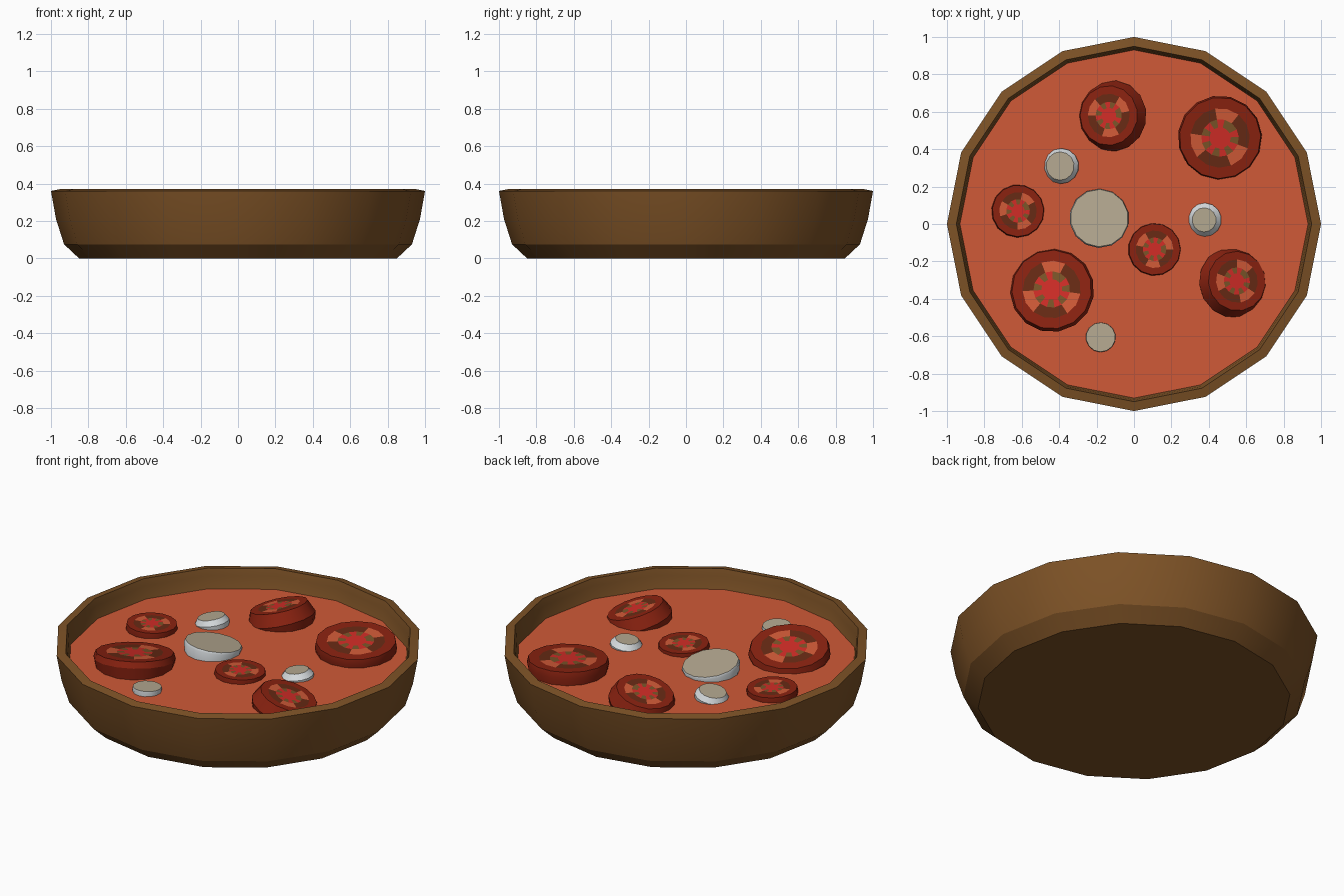
import bpy, bmesh, math
from mathutils import Vector

if "Cube" in bpy.data.objects:
    bpy.data.objects.remove(bpy.data.objects["Cube"])


def material(name, hexcode):
    def lin(c):
        c /= 255
        return c / 12.92 if c < 0.04045 else ((c + 0.055) / 1.055) ** 2.4
    m = bpy.data.materials.new(name)
    m.diffuse_color = (*[lin(int(hexcode[i:i + 2], 16)) for i in (0, 2, 4)], 1)
    m.use_nodes = True
    m.node_tree.nodes["Principled BSDF"].inputs["Base Color"].default_value = m.diffuse_color
    return m


WOOD = material("brown wood", "7D5226")
SOUP = material("orange soup", "D05A37")
SKIN = material("dark red skin", "8A2210")
CORE = material("bright red core", "D02C26")
FLESH = material("red brown flesh", "672A14")
SEED = material("olive seed", "7A5428")
PALE = material("pale grey side", "D6DBDE")
TAN = material("tan cut face", "B4A890")


def lathe(name, profile, sides, mats, rule=None, turn=0.0, smooth=30, cap_end=False):
    """Spin (radius, z) points round z; rule(band, segment) picks the material slot."""
    bm = bmesh.new()
    rings = [[bm.verts.new((r * math.cos(turn + k * math.tau / sides),
                            r * math.sin(turn + k * math.tau / sides), z))
              for k in range(sides)] for r, z in profile]
    bm.faces.new(rings[0][::-1])
    for b in range(len(rings) - 1):
        lo, hi = rings[b], rings[b + 1]
        for k in range(sides):
            j = (k + 1) % sides
            f = bm.faces.new((lo[k], lo[j], hi[j], hi[k]))
            f.material_index = rule(b, k) if rule else 0
    last = bm.faces.new(rings[-1])
    last.material_index = rule(len(rings) - 1, 0) if rule else 0
    me = bpy.data.meshes.new(name)
    bm.to_mesh(me)
    bm.free()
    for m in mats:
        me.materials.append(m)
    me.shade_smooth()
    me.set_sharp_from_angle(angle=math.radians(smooth))
    ob = bpy.data.objects.new(name, me)
    bpy.context.collection.objects.link(ob)
    return ob


def place(ob, pos, tilt):
    """Put the top face centre at pos, leaning towards tilt (x, y)."""
    ob.rotation_mode = 'QUATERNION'
    ob.rotation_quaternion = Vector((0, 0, 1)).rotation_difference(
        Vector((tilt[0], tilt[1], 1)).normalized())
    ob.location = pos


# Bowl: outer wall, sloped rim, inner wall and floor
lathe("bowl", [(0.85, 0), (0.93, 0.075), (0.973, 0.21), (1, 0.36), (0.95, 0.37),
               (0.94, 0.33), (0.93, 0.25), (0.85, 0.1)], 16, [WOOD], smooth=28)

# Soup surface
lathe("soup", [(0.89, 0.2), (0.932, 0.255)], 16, [SOUP])


# Tomato slices: skin body with a painted cut face
def tomato_rule(band, k):
    if band < 3:
        return 0                                     # skin and outer ring
    if band == 3:
        return 1 if k % 5 in (0, 1) else 2           # open wedges and flesh
    if band == 4:
        return (4, 3)[k % 2]                         # seeds between spokes
    return 3                                         # core


TOMATOES = [  # top centre, radius, top ratio, tilt, turn
    ((-0.135, 0.58, 0.325), 0.19, 0.84, (-0.28, 0.03), 0.2),
    ((0.46, 0.46, 0.32), 0.225, 0.97, (0.03, -0.06), 0.9),
    ((-0.62, 0.07, 0.285), 0.142, 0.97, (0.02, 0.02), 0.5),
    ((-0.44, -0.35, 0.32), 0.225, 0.95, (-0.08, 0.16), 1.1),
    ((0.11, -0.135, 0.278), 0.142, 0.97, (0.02, 0.03), 0.0),
    ((0.55, -0.305, 0.305), 0.19, 0.84, (0.3, 0.1), 0.7),
]
for i, (pos, r, top, tilt, turn) in enumerate(TOMATOES):
    t = r * top
    edge = 0.05 if top < 0.9 else 0.015
    ob = lathe(f"tomato_slice_{i + 1}",
               [(r * 0.9, -0.13), (r, -edge - 0.02), (t, 0), (t * 0.73, 0),
                (t * 0.46, 0), (t * 0.26, 0)],
               15, [SKIN, SOUP, FLESH, CORE, SEED], tomato_rule, turn)
    place(ob, pos, tilt)

# Pale root slices: grey sides with a tan cut face
ROOTS = [
    ((-0.185, 0.032, 0.3), 0.16, 0.97, (0.07, 0.15)),
    ((-0.395, 0.31, 0.295), 0.095, 0.8, (-0.2, 0.0)),
    ((0.375, 0.022, 0.29), 0.09, 0.72, (-0.12, -0.03)),
    ((-0.178, -0.605, 0.282), 0.08, 0.98, (0.0, 0.05)),
]
for i, (pos, r, top, tilt) in enumerate(ROOTS):
    edge = 0.03 if top < 0.9 else 0.012
    ob = lathe(f"root_slice_{i + 1}", [(r * 0.9, -0.1), (r, -edge), (r * top, 0)],
               14, [PALE, TAN], lambda b, k: 1 if b == 2 else 0, 0.2, smooth=35)
    place(ob, pos, tilt)
